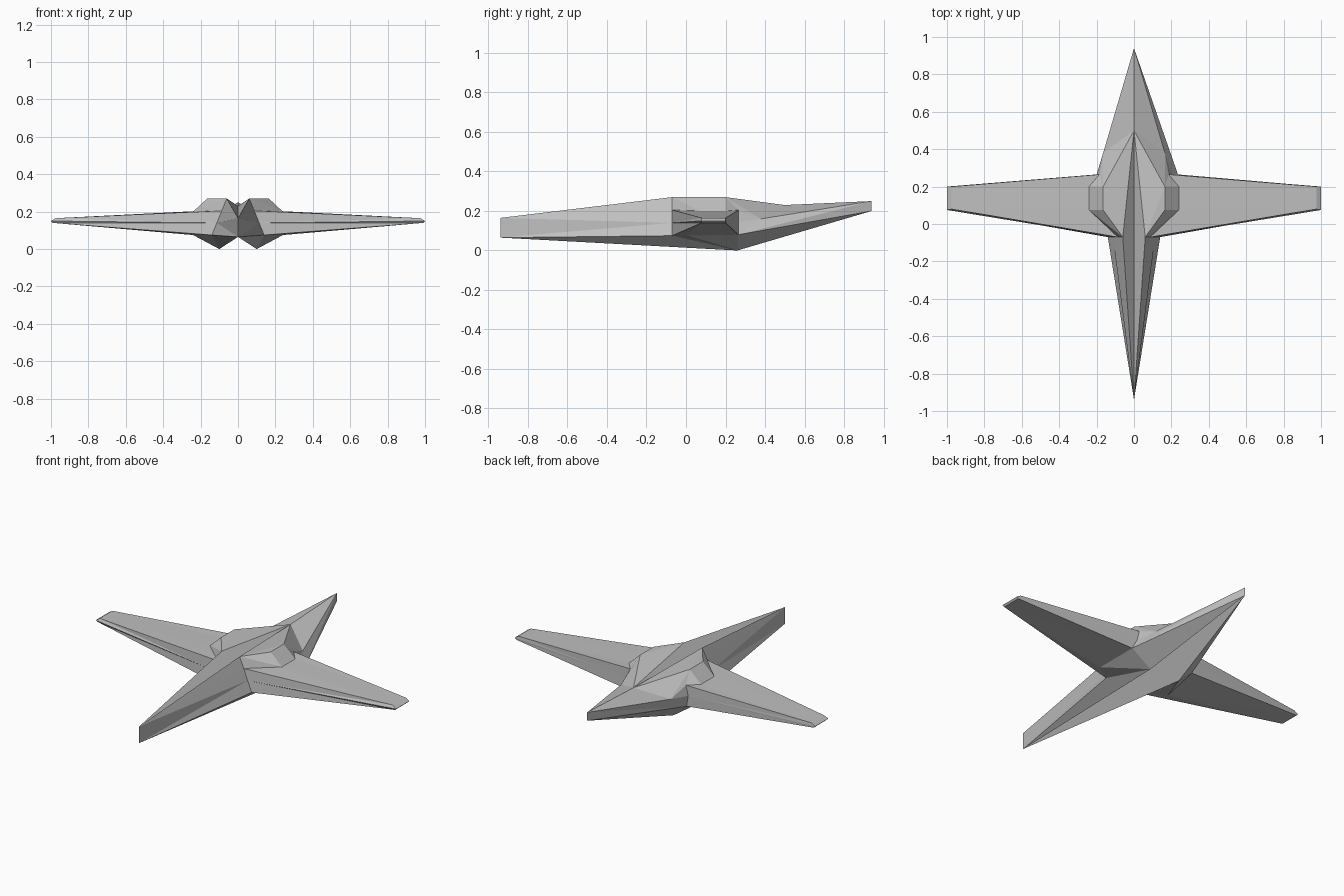
import bpy
import bmesh

cube = bpy.data.objects.get("Cube")
if cube:
    bpy.data.objects.remove(cube, do_unlink=True)

grey = bpy.data.materials.new("hull_grey")
grey.use_nodes = True
grey.diffuse_color = (0.53, 0.53, 0.53, 1)
grey.node_tree.nodes["Principled BSDF"].inputs["Base Color"].default_value = (0.53, 0.53, 0.53, 1)

# Key corners of the left half; the other half mirrors them
POINTS = {
    "nose_top": (0, -.94, .165), "nose_low": (0, -.94, .065),
    "tail_top": (0, .94, .25), "tail_low": (0, .94, .2),
    "spine": (0, .5, .23),
    "brow": (.06, -.07, .27), "deck_front": (.165, .075, .27), "deck_rear": (.165, .2, .27),
    "hip": (.165, .38, .16), "keel": (.1, .26, 0),
    # wing root, clockwise from the leading edge
    "lead_top": (.087, -.07, .205), "lead_mid": (.113, -.07, .14), "lead_low": (.14, -.07, .075),
    "belly": (.24, 0, .075), "trail_low": (.235, .265, .08),
    "trail_mid": (.2, .265, .145), "trail_top": (.185, .265, .205),
    "root_rear": (.24, .2, .2), "root_front": (.24, .075, .2),
    # wing tip
    "tip_top_f": (.975, .08, .165), "tip_top_r": (.975, .2, .165),
    "tip_mid_f": (1, .075, .15), "tip_mid_r": (1, .2, .15),
    "tip_low_f": (.99, .08, .14), "tip_low_r": (.99, .2, .14),
}
ROOT = "lead_top lead_mid lead_low belly trail_low trail_mid trail_top root_rear root_front"

HULL = [
    # deck and tail roof
    "nose_top brow spine", "brow deck_front deck_rear spine",
    "deck_rear hip spine", "hip tail_top spine", "deck_rear trail_top hip",
    # nose side
    "nose_top nose_low lead_low lead_mid lead_top brow",
    # twin keels
    "nose_low keel lead_low", "nose_low tail_low keel",
    "lead_low keel belly", "belly keel trail_low",
    # tail side
    "tail_top hip trail_low", "tail_top trail_low tail_low",
    "hip trail_top trail_mid trail_low", "trail_low keel tail_low",
    # shoulders
    "brow deck_front root_front", "brow root_front lead_top",
    "deck_front deck_rear root_rear root_front", "deck_rear trail_top root_rear",
]

WING = [
    "lead_top root_front tip_top_f", "root_front root_rear tip_top_r tip_top_f",
    "root_rear trail_top tip_top_r", "trail_top trail_mid tip_mid_r tip_top_r",
    "trail_mid trail_low tip_low_r tip_mid_r", "trail_low belly tip_low_f tip_low_r",
    "belly lead_low tip_low_f", "lead_low lead_mid tip_mid_f tip_low_f",
    "lead_mid lead_top tip_top_f tip_mid_f",
    "tip_top_f tip_top_r tip_mid_r tip_mid_f", "tip_mid_f tip_mid_r tip_low_r tip_low_f",
    ROOT,
]


def build(name, faces, sides):
    bm = bmesh.new()
    verts = {}
    for side in sides:
        for face in faces:
            loop = []
            for key in face.split():
                x, y, z = POINTS[key]
                if key == "trail_low" and side < 0:
                    x = .19  # the right flank is tucked in
                tag = (key, side if x else 0)
                if tag not in verts:
                    verts[tag] = bm.verts.new((x * side, y, z))
                loop.append(verts[tag])
            bm.faces.new(loop)
    if len(sides) > 1:
        # tail and nose stay joined along the centre line
        bmesh.ops.remove_doubles(bm, verts=bm.verts, dist=.0001)
    bmesh.ops.triangulate(bm, faces=[f for f in bm.faces if len(f.verts) > 3])
    bmesh.ops.recalc_face_normals(bm, faces=bm.faces)
    mesh = bpy.data.meshes.new(name)
    bm.to_mesh(mesh)
    bm.free()
    mesh.materials.append(grey)
    obj = bpy.data.objects.new(name, mesh)
    bpy.context.collection.objects.link(obj)


build("hull", HULL + [ROOT], (1, -1))
build("left_wing", WING, (1,))
build("right_wing", WING, (-1,))
